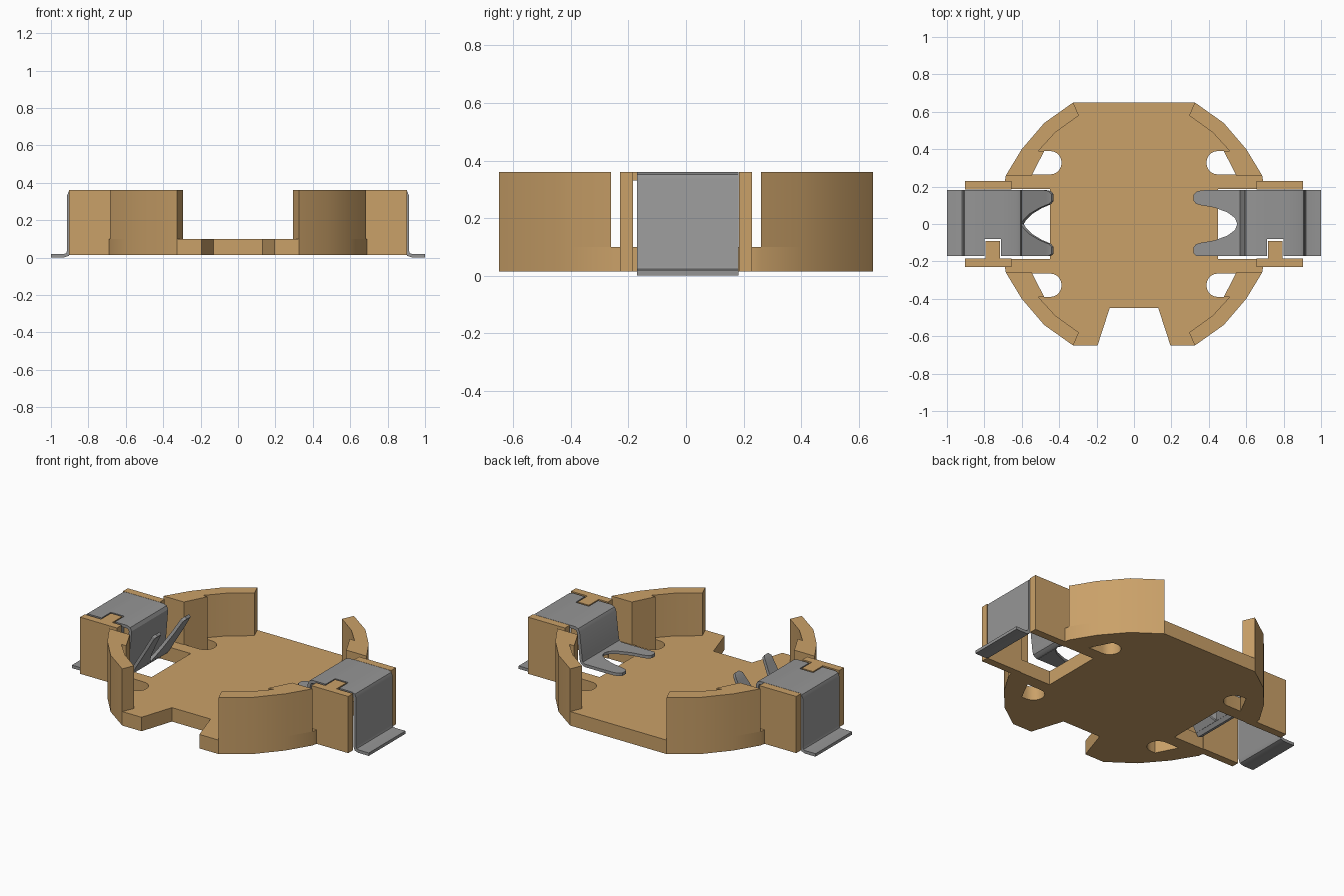
import bpy, bmesh, math
from mathutils import Vector

if "Cube" in bpy.data.objects:
    bpy.data.objects.remove(bpy.data.objects["Cube"], do_unlink=True)


def material(name, rgb):
    m = bpy.data.materials.new(name)
    m.use_nodes = True
    m.diffuse_color = (*rgb, 1)
    m.node_tree.nodes["Principled BSDF"].inputs["Base Color"].default_value = (*rgb, 1)
    return m


TAN = material("tan plastic", (0.59, 0.355, 0.14))
GREY = material("grey metal", (0.30, 0.30, 0.30))


def finish(bm, name, mat):
    bmesh.ops.recalc_face_normals(bm, faces=bm.faces)
    me = bpy.data.meshes.new(name)
    bm.to_mesh(me)
    bm.free()
    me.materials.append(mat)
    ob = bpy.data.objects.new(name, me)
    bpy.context.collection.objects.link(ob)
    bpy.ops.object.select_all(action='DESELECT')
    ob.select_set(True)
    bpy.context.view_layer.objects.active = ob
    bpy.ops.object.shade_smooth_by_angle(angle=math.radians(28))
    return ob


def prism(name, loops, z0, z1, mat):
    """Extrude an outline, with optional hole loops, from z0 to z1."""
    bm = bmesh.new()
    edges = []
    for loop in loops:
        vs = [bm.verts.new((x, y, z0)) for x, y in loop]
        edges += [bm.edges.new((vs[i - 1], vs[i])) for i in range(len(vs))]
    bmesh.ops.triangle_fill(bm, edges=edges, use_beauty=True)
    bmesh.ops.dissolve_limit(bm, angle_limit=0.01, verts=bm.verts, edges=bm.edges)
    ext = bmesh.ops.extrude_face_region(bm, geom=bm.faces[:], use_keep_orig=True)
    top = [g for g in ext["geom"] if isinstance(g, bmesh.types.BMVert)]
    bmesh.ops.translate(bm, vec=(0, 0, z1 - z0), verts=top)
    return finish(bm, name, mat)


def rect(x0, x1, y0, y1):
    return [(x0, y0), (x1, y0), (x1, y1), (x0, y1)]


def flip(loop, sx, sy):
    return [(x * sx, y * sy) for x, y in loop]


# Base plate: round outline with clip openings, front notch and four slots
Z0, FLOOR, TOP = 0.015, 0.10, 0.36
side = [(0.325, 0.65), (0.48, 0.54), (0.60, 0.40), (0.685, 0.26), (0.69, 0.23),
        (0.655, 0.23), (0.655, 0.188), (0.45, 0.188)]
half = side + flip(side[::-1], 1, -1) + [(0.195, -0.65), (0.13, -0.45)]
outline = half + flip(half[::-1], -1, 1)
arc = [(0.45 + 0.063 * math.cos(a), 0.3275 + 0.063 * math.sin(a))
       for a in [math.pi / 2 + i * math.pi / 10 for i in range(11)]]
slot = arc + [(0.545, 0.2645), (0.48, 0.3905)]
corners = [(sx, sy) for sx in (1, -1) for sy in (1, -1)]
prism("base_plate", [outline] + [flip(slot, *c) for c in corners], Z0, FLOOR, TAN)

# Four curved corner walls, thicker beside the clips
wall = [(0.325, 0.65), (0.48, 0.54), (0.60, 0.40), (0.685, 0.26), (0.547, 0.26),
        (0.48, 0.39), (0.512, 0.39), (0.42, 0.49), (0.295, 0.58)]
for sx, sy in corners:
    name = f"{'left' if sx > 0 else 'right'}_{'back' if sy > 0 else 'front'}_wall"
    prism(name, [flip(wall, sx, sy)], FLOOR, TOP, TAN)

# Clip housings: two cheeks each, the front one with a locking tab on top
for sx, label in ((1, "left"), (-1, "right")):
    for sy, end in ((1, "back"), (-1, "front")):
        prism(f"{label}_{end}_cheek", [flip(rect(0.655, 0.903, 0.184, 0.23), sx, sy)],
              Z0, TOP, TAN)
    prism(f"{label}_locking_tab", [flip(rect(0.717, 0.793, -0.184, -0.09), sx, 1)],
          0.33, TOP, TAN)


def strip(bm, sections, sx, t=0.018):
    """Bent sheet metal: sections are (x, z, y0, y1) along the centre line."""
    rings = []
    n = len(sections)
    for i, (x, z, y0, y1) in enumerate(sections):
        p = Vector((x, z))
        dirs = []
        if i > 0:
            dirs.append((p - Vector(sections[i - 1][:2])).normalized())
        if i < n - 1:
            dirs.append((Vector(sections[i + 1][:2]) - p).normalized())
        d = sum(dirs, Vector((0, 0))).normalized()
        k = t / 2 / max(0.5, d.dot(dirs[0]))
        nx, nz = -d.y * k, d.x * k
        rings.append([bm.verts.new(((x + s * nx) * sx, y, z + s * nz))
                      for s, y in ((1, y0), (1, y1), (-1, y1), (-1, y0))])
    for a, b in zip(rings, rings[1:]):
        for j in range(4):
            bm.faces.new((a[j], a[j - 1], b[j - 1], b[j]))
    bm.faces.new(rings[0])
    bm.faces.new(rings[-1])


YF, YB, H = -0.17, 0.182, 0.351
outer = [(1.0, 0.010), (0.93, 0.010), (0.912, 0.016), (0.905, 0.034),
         (0.905, 0.33), (0.899, 0.345), (0.885, H), (0.80, H)]
# Inner sheets and prongs: left prongs lie low, right ones spring up
inner = {
    "left": [(0.71, H), (0.622, H), (0.606, 0.345), (0.598, 0.33), (0.58, 0.17),
             (0.575, 0.152), (0.562, 0.142), (0.552, 0.14)],
    "right": [(0.71, H), (0.63, H), (0.614, 0.345), (0.607, 0.33), (0.626, 0.10),
              (0.622, 0.08), (0.608, 0.075), (0.597, 0.09)],
}
prong = {
    "left": [(0.552, 0.14, 0.0, 0.182), (0.54, 0.14, 0.032, 0.182),
             (0.50, 0.14, 0.062, 0.182), (0.43, 0.14, 0.088, 0.182),
             (0.36, 0.14, 0.10, 0.180), (0.332, 0.14, 0.108, 0.172),
             (0.318, 0.14, 0.125, 0.155)],
    "right": [(0.597, 0.09, 0.0, 0.182), (0.585, 0.11, 0.02, 0.182),
              (0.55, 0.168, 0.055, 0.182), (0.50, 0.25, 0.085, 0.182),
              (0.465, 0.31, 0.10, 0.180), (0.45, 0.335, 0.106, 0.175),
              (0.436, 0.346, 0.122, 0.16)],
}
for sx, label in ((1, "left"), (-1, "right")):
    bm = bmesh.new()
    strip(bm, [(x, z, YF, YB) for x, z in outer], sx)
    strip(bm, [(0.80, H, -0.08, YB), (0.71, H, -0.08, YB)], sx)
    strip(bm, [(x, z, YF, YB) for x, z in inner[label]], sx)
    strip(bm, prong[label], sx)
    strip(bm, [(x, z, max(-b, YF), -a) for x, z, a, b in prong[label]], sx)
    finish(bm, f"{label}_contact_clip", GREY)
